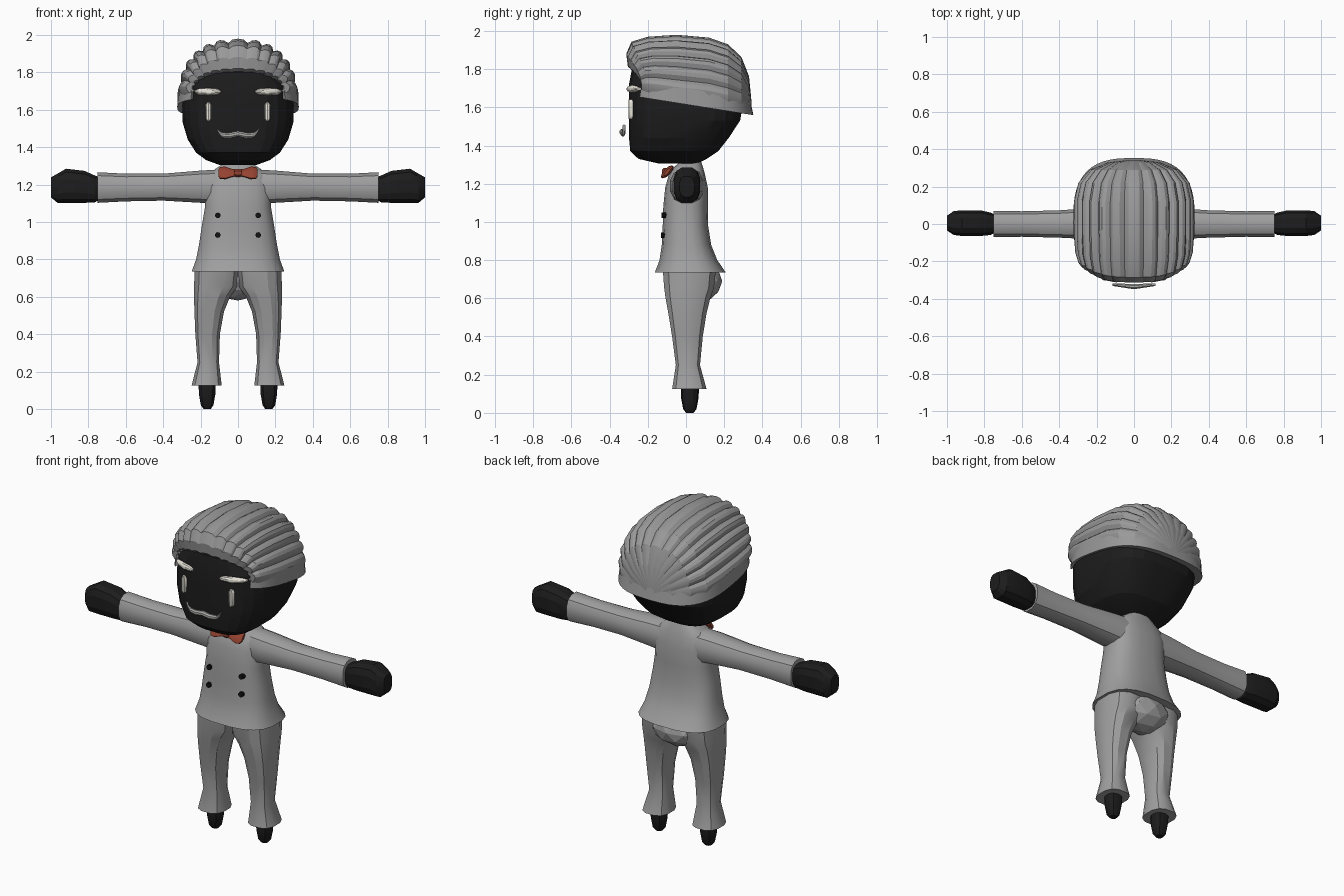
import bpy, bmesh, math

if "Cube" in bpy.data.objects:
    bpy.data.objects.remove(bpy.data.objects["Cube"])

def material(name, r, g, b):
    m = bpy.data.materials.new(name)
    m.diffuse_color = (r, g, b, 1)
    m.use_nodes = True
    m.node_tree.nodes["Principled BSDF"].inputs["Base Color"].default_value = m.diffuse_color
    return m

SUIT = material("suit grey", .35, .35, .35)
HAIR = material("hair grey", .32, .32, .32)
SKIN = material("charcoal skin", .012, .012, .012)
WHITE = material("cream white", .8, .78, .70)
TASH = material("moustache grey", .42, .42, .41)
RED = material("bow tie red", .30, .055, .03)
BLACK = material("button black", .006, .006, .006)

def power(c, e):
    return math.copysign(abs(c) ** (2 / e), c)

def oval(a0, a1, b0, b1, n, e):
    """Rounded-square outline between two pairs of limits."""
    out = []
    for i in range(n):
        t = 2 * math.pi * (i + .5) / n
        out.append(((a0 + a1) / 2 + (a1 - a0) / 2 * power(math.cos(t), e),
                    (b0 + b1) / 2 + (b1 - b0) / 2 * power(math.sin(t), e)))
    return out

def ring_z(z, x0, x1, y0, y1, n=16, e=2.5):
    return [(x, y, z) for x, y in oval(x0, x1, y0, y1, n, e)]

def ring_x(x, y0, y1, z0, z1, n=12, e=2.5):
    return [(x, y, z) for y, z in oval(y0, y1, z0, z1, n, e)]

def flip(rings, s):
    return [[(s * x, y, z) for x, y, z in r] for r in rings]

def loft(name, rings, mat, closed=True, caps=True, angle=30):
    bm = bmesh.new()
    vs = [[bm.verts.new(p) for p in r] for r in rings]
    n = len(vs[0])
    for a, b in zip(vs, vs[1:]):
        for i in range(n if closed else n - 1):
            j = (i + 1) % n
            bm.faces.new((a[i], a[j], b[j], b[i]))
    if caps:
        bm.faces.new(vs[0])
        bm.faces.new(vs[-1])
    bmesh.ops.recalc_face_normals(bm, faces=bm.faces)
    me = bpy.data.meshes.new(name)
    bm.to_mesh(me)
    bm.free()
    ob = bpy.data.objects.new(name, me)
    bpy.context.collection.objects.link(ob)
    return finish(ob, name, mat, angle)

def finish(ob, name, mat, angle):
    ob.name = name
    ob.data.materials.clear()
    ob.data.materials.append(mat)
    if angle:
        bpy.ops.object.select_all(action='DESELECT')
        ob.select_set(True)
        bpy.context.view_layer.objects.active = ob
        bpy.ops.object.shade_smooth_by_angle(angle=math.radians(angle))
    return ob

# Head: flat face, round back and chin
head = [(1.305, .10, -.14, .06), (1.33, .17, -.25, .11), (1.37, .225, -.293, .17),
        (1.44, .27, -.3, .225), (1.53, .297, -.3, .285), (1.62, .30, -.3, .30),
        (1.72, .29, -.3, .29), (1.80, .22, -.285, .25), (1.86, .15, -.22, .18)]
loft("head", [ring_z(z, -w, w, a, b, 24, 3) for z, w, a, b in head], SKIN, angle=15)

# Hair: swept-back strands; each ring is a scalloped arch (y, half width, base, top, bow)
arches = [(-.26, .235, 1.70, 1.79, .06), (-.305, .245, 1.70, 1.82, .07),
          (-.312, .275, 1.69, 1.88, .08), (-.285, .295, 1.68, 1.94, .08),
          (-.20, .312, 1.67, 1.965, .05), (-.05, .318, 1.65, 1.975, .0),
          (.12, .318, 1.63, 1.96, .0), (.22, .295, 1.61, 1.925, .0),
          (.29, .235, 1.60, 1.86, .0), (.33, .14, 1.59, 1.76, .0), (.343, .03, 1.58, 1.63, .0)]
STRANDS, PROFILE = 13, (.95, 1.0, 1.015, 1.0)
hair = []
for y, w, base, top, bow in arches:
    arch = []
    for i in range(STRANDS * 4 + 1):
        t = math.pi * i / (STRANDS * 4)
        k = PROFILE[i % 4]
        cx, sz = power(math.cos(t), 2.4), power(max(math.sin(t), 0), 2.4)
        arch.append((w * k * cx, y + bow * abs(cx) ** 3, base + (top - base) * k * sz))
    hair.append(arch)
loft("hair", hair, HAIR, closed=False, caps=False, angle=20)

# Hair band: tilted rim round the sides and back, open over the face
band = []
for i in range(37):
    t = math.radians(-46 + 272 * i / 36)
    c, s = power(math.cos(t), 2.8), power(math.sin(t), 2.8)
    low = 1.615 - .16 * (.02 + .33 * s)
    band.append([(w * c, .02 + d * s, low + h) for w, d, h in
                 ((.325, .333, 0), (.322, .315, .085), (.29, .28, .09), (.285, .28, .015))])
loft("hair_band", band, HAIR)

# Face details
def face_y(x):
    return -.3 * (1 - (abs(x) / .3) ** 3) ** (1 / 3)

for s, side in ((1, "left"), (-1, "right")):
    eye = [(1.54, .008), (1.552, .017), (1.625, .018), (1.64, .008)]
    loft(side + "_eye", flip([ring_z(z, .158 - r, .158 + r, -.302, -.27, 10, 2)
                              for z, r in eye], s), WHITE)
    brow = [(.092, .006), (.11, .016), (.16, .02), (.21, .016), (.232, .006)]
    loft(side + "_eyebrow", flip([ring_x(x, face_y(x) - .016, face_y(x) + .016, 1.696 - r, 1.696 + r, 10, 2)
                                  for x, r in brow], s), WHITE)

# Moustache: thin upturned crescent in front of the face
half = [(.115, 1.505, .004), (.106, 1.484, .010), (.085, 1.464, .014), (.045, 1.462, .016)]
tash = [(-x, z, r) for x, z, r in half] + [(0, 1.472, .015)] + half[::-1]
loft("moustache", [ring_x(x, -.35 + .16 * abs(x), -.32 + .03 * abs(x), z - r, z + r, 8, 2)
                   for x, z, r in tash], TASH)

# Jacket with flared hem and small collar
jacket = [(.735, .25, -.165, .21), (.80, .226, -.14, .165), (.88, .21, -.128, .133),
          (.98, .195, -.123, .117), (1.08, .178, -.12, .115), (1.18, .18, -.11, .115),
          (1.25, .165, -.09, .10), (1.285, .12, -.065, .09), (1.315, .075, -.03, .08)]
loft("jacket", [ring_z(z, -w, w, a, b, 20, 2.7) for z, w, a, b in jacket], SUIT)

# Trouser seat
bpy.ops.mesh.primitive_ico_sphere_add(subdivisions=2, radius=1, location=(0, .07, .69))
seat = bpy.context.object
seat.scale = (.17, .12, .11)
finish(seat, "trouser_seat", SUIT, 0)

for s, side in ((1, "left"), (-1, "right")):
    # Sleeve along x: (x, depth limits, height limits)
    sleeve = [(.10, -.08, .095, 1.09, 1.283), (.20, -.085, .09, 1.10, 1.277),
              (.40, -.075, .075, 1.112, 1.260), (.60, -.07, .07, 1.108, 1.260),
              (.75, -.072, .072, 1.10, 1.268)]
    loft(side + "_sleeve", flip([ring_x(*r) for r in sleeve], s), SUIT)
    # Mitten hand with a thumb ridge on top
    hand = [(.74, -.045, .05, 1.12, 1.24), (.765, -.06, .062, 1.103, 1.25),
            (.82, -.066, .075, 1.10, 1.275), (.92, -.066, .075, 1.10, 1.287),
            (.965, -.06, .07, 1.10, 1.26), (1.0, -.035, .045, 1.13, 1.24)]
    loft(side + "_hand", flip([ring_x(*r, 12, 2.8) for r in hand], s), SKIN, angle=20)
    # Trouser leg, flared at the cuff
    leg = [(.125, .085, .25, -.075, .11), (.25, .10, .218, -.055, .075),
           (.40, .095, .23, -.075, .09), (.52, .073, .235, -.095, .11),
           (.60, .04, .238, -.11, .13), (.655, .0, .238, -.118, .15),
           (.75, -.01, .235, -.125, .16)]
    loft(side + "_trouser_leg", flip([ring_z(*r, 12, 2.6) for r in leg], s), SUIT)
    # Stubby foot
    foot = [(0, .02), (.02, .035), (.08, .046), (.14, .048)]
    loft(side + "_foot", flip([ring_z(z, .165 - r, .165 + r, .02 - r, .02 + r, 10, 2.4)
                               for z, r in foot], s), SKIN)
    # Bow tie wing, leaning back at the top
    wing = [(.0, .018, .016), (.03, .021, .018), (.07, .034, .022), (.095, .032, .018), (.105, .018, .01)]
    rings = [[(s * x, -.098 + d * v + .7 * h * u, 1.262 + h * u)
              for v, u in oval(-1, 1, -1, 1, 10, 2.4)] for x, h, d in wing]
    loft(side + "_bow_wing", rings, RED)
    # Two jacket buttons on each side
    for z, y in ((1.035, -.113), (.93, -.117)):
        bpy.ops.mesh.primitive_cylinder_add(vertices=10, radius=.015, depth=.03,
                                            location=(s * .108, y, z), rotation=(math.pi / 2, 0, 0))
        finish(bpy.context.object, side + "_button", BLACK, 30)

# Bow tie knot
loft("bow_knot", [ring_x(x, -.128, -.085, 1.262 - h, 1.262 + h, 8)
                  for x, h in ((-.022, .014), (-.012, .022), (.012, .022), (.022, .014))], RED)
